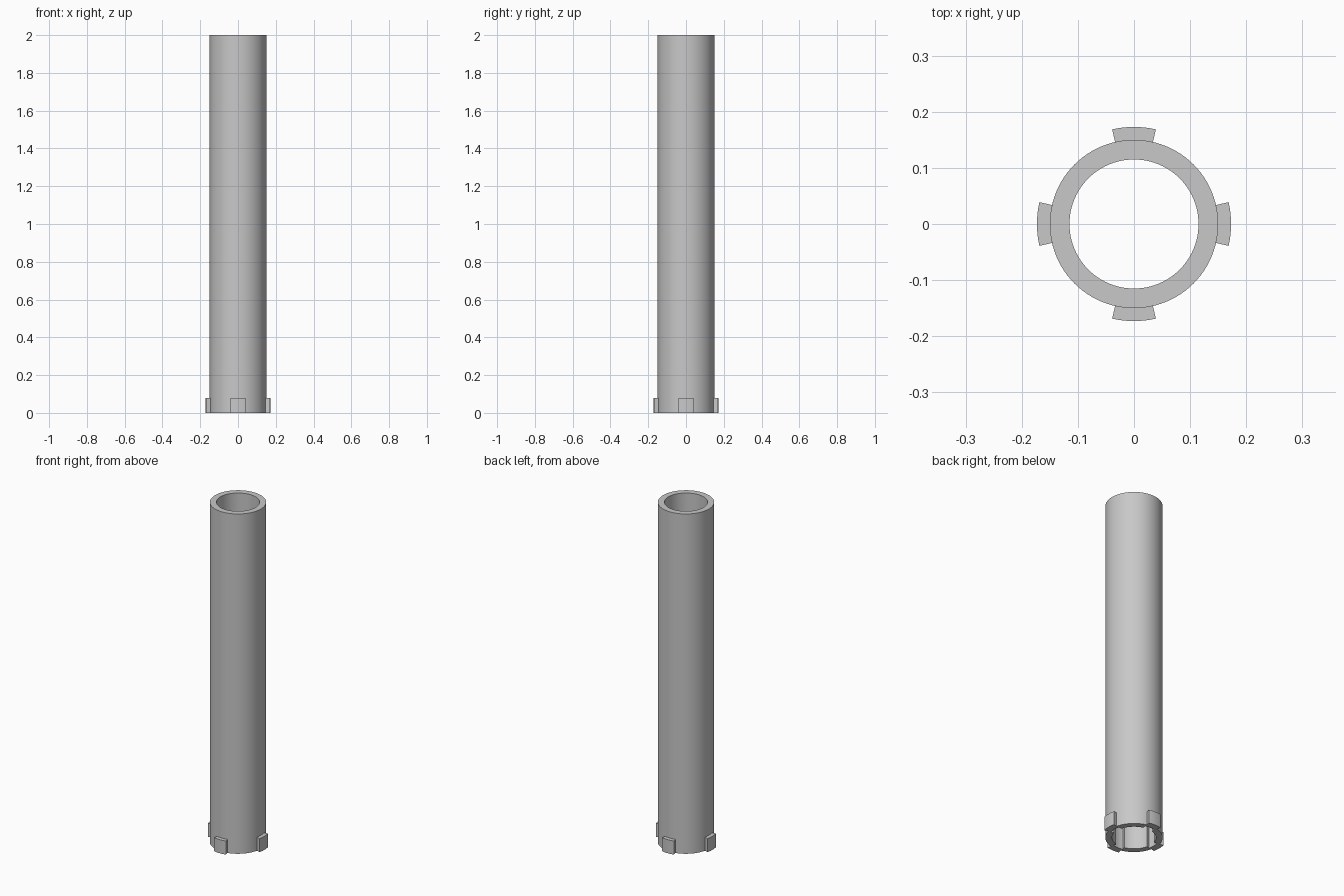
import bpy, bmesh
from math import cos, sin, pi, radians

cube = bpy.data.objects.get("Cube")
if cube:
    bpy.data.objects.remove(cube, do_unlink=True)

HEIGHT = 2.0
OUTER, BORE = 0.15, 0.115
LUG_RADIUS, LUG_HEIGHT = 0.173, 0.08
GROOVE_RADIUS, GROOVE_TOP = 0.134, 1.8
LUG_HALF, GROOVE_HALF = radians(13), radians(14)

grey = bpy.data.materials.new("plain grey")
grey.use_nodes = True
colour = (0.58, 0.58, 0.58, 1)
grey.diffuse_color = colour
grey.node_tree.nodes["Principled BSDF"].inputs["Base Color"].default_value = colour


def arc_block(name, r0, r1, z0, z1, mid=0.0, half=pi, steps=96):
    """Extruded ring sector; a half angle of pi closes it into a full ring."""
    closed = half >= pi
    bm = bmesh.new()
    rows = []
    for i in range(steps if closed else steps + 1):
        a = mid - half + 2 * half * i / steps
        section = ((r0, z0), (r1, z0), (r1, z1), (r0, z1))
        rows.append([bm.verts.new((r * cos(a), r * sin(a), z)) for r, z in section])
    for i in range(steps):
        a, b = rows[i], rows[(i + 1) % len(rows)]
        for k in range(4):
            n = (k + 1) % 4
            bm.faces.new((a[k], a[n], b[n], b[k]))
    if not closed:
        bm.faces.new(rows[0])
        bm.faces.new(rows[-1])
    bmesh.ops.recalc_face_normals(bm, faces=bm.faces)
    mesh = bpy.data.meshes.new(name)
    bm.to_mesh(mesh)
    bm.free()
    mesh.materials.append(grey)
    obj = bpy.data.objects.new(name, mesh)
    bpy.context.collection.objects.link(obj)
    return obj


def activate(obj):
    bpy.ops.object.select_all(action="DESELECT")
    obj.select_set(True)
    bpy.context.view_layer.objects.active = obj


# Hollow tube
tube = arc_block("tube", BORE, OUTER, 0, HEIGHT)
parts = [tube]

# Four guide grooves in the bore and four matching lugs outside
for i, side in enumerate(("left", "back", "right", "front")):
    angle = i * pi / 2
    cutter = arc_block("groove_cutter", 0.1, GROOVE_RADIUS, -0.05, GROOVE_TOP,
                       angle, GROOVE_HALF, 8)
    cutter.hide_render = True
    cut = tube.modifiers.new("groove", "BOOLEAN")
    cut.operation = "DIFFERENCE"
    cut.solver = "EXACT"
    cut.object = cutter
    activate(tube)
    bpy.ops.object.modifier_apply(modifier=cut.name)
    bpy.data.objects.remove(cutter, do_unlink=True)
    parts.append(arc_block(side + "_lug", OUTER - 0.001, LUG_RADIUS, 0, LUG_HEIGHT,
                           angle, LUG_HALF, 8))

# Round walls smooth, rims sharp
for part in parts:
    activate(part)
    bpy.ops.object.shade_smooth_by_angle(angle=radians(30))
